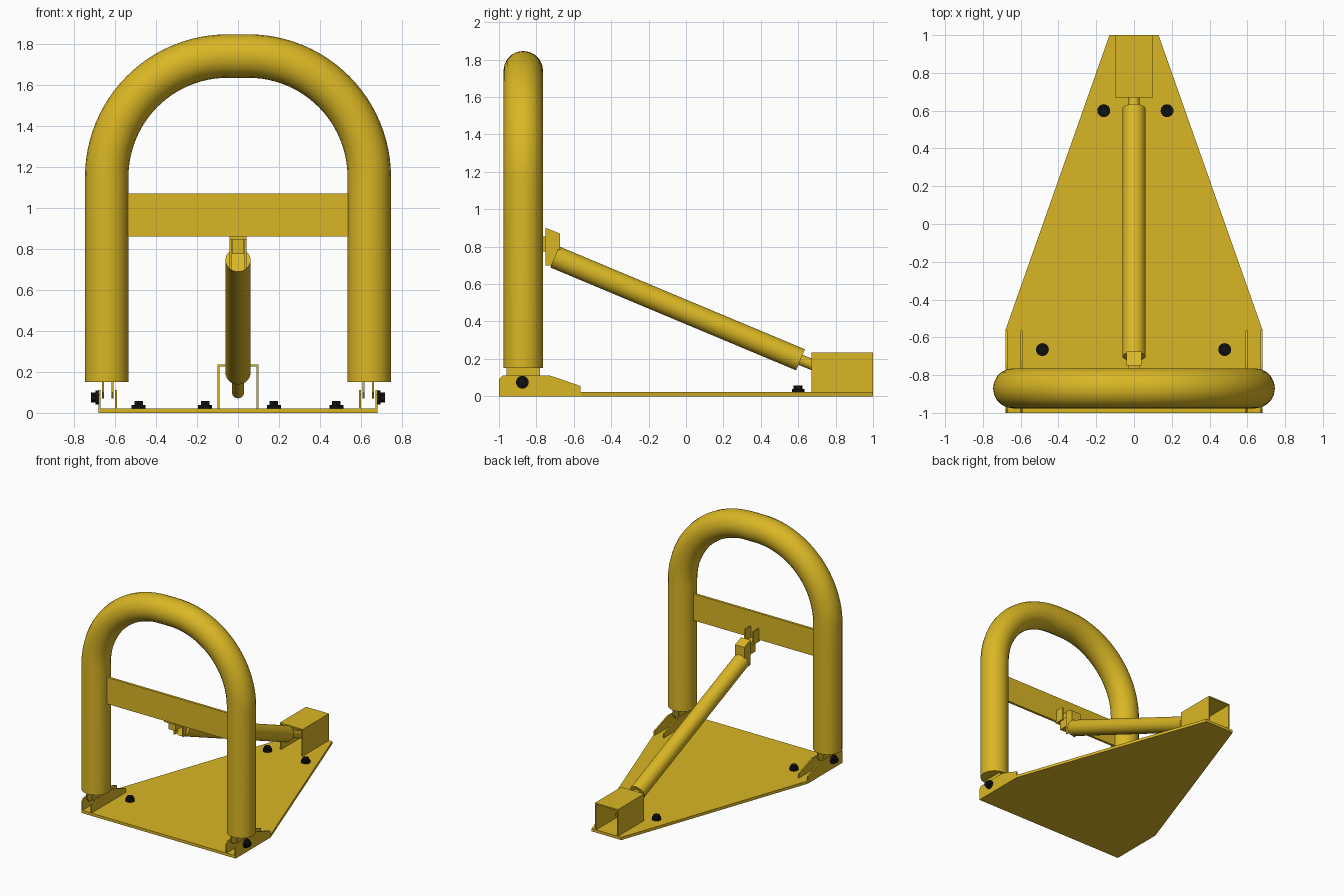
import bpy
import bmesh
from math import sin, cos, pi, radians
from mathutils import Vector

default = bpy.data.objects.get("Cube")
if default:
    bpy.data.objects.remove(default, do_unlink=True)


def make_material(name, rgb, roughness):
    mat = bpy.data.materials.new(name)
    mat.use_nodes = True
    mat.diffuse_color = (*rgb, 1)
    bsdf = mat.node_tree.nodes["Principled BSDF"]
    bsdf.inputs["Base Color"].default_value = (*rgb, 1)
    bsdf.inputs["Roughness"].default_value = roughness
    return mat


yellow = make_material("safety yellow", (0.70, 0.47, 0.018), 0.5)
black = make_material("bolt black", (0.006, 0.006, 0.006), 0.5)


def finish(name, bm, mat, smooth=False):
    bmesh.ops.recalc_face_normals(bm, faces=bm.faces)
    mesh = bpy.data.meshes.new(name)
    bm.to_mesh(mesh)
    bm.free()
    mesh.materials.append(mat)
    obj = bpy.data.objects.new(name, mesh)
    bpy.context.collection.objects.link(obj)
    if smooth:
        smooth_object(obj)
    return obj


def smooth_object(obj):
    bpy.ops.object.select_all(action="DESELECT")
    obj.select_set(True)
    bpy.context.view_layer.objects.active = obj
    bpy.ops.object.shade_smooth_by_angle(angle=radians(35))


def prism(name, points, offset, mat=yellow):
    """Extrude a closed outline of 3D points along an offset."""
    bm = bmesh.new()
    face = bm.faces.new([bm.verts.new(p) for p in points])
    result = bmesh.ops.extrude_face_region(bm, geom=[face], use_keep_orig=True)
    moved = [v for v in result["geom"] if isinstance(v, bmesh.types.BMVert)]
    bmesh.ops.translate(bm, verts=moved, vec=offset)
    return finish(name, bm, mat)


def box(name, x, y, z):
    outline = [(x[0], y[0], z[0]), (x[1], y[0], z[0]),
               (x[1], y[1], z[0]), (x[0], y[1], z[0])]
    return prism(name, outline, (0, 0, z[1] - z[0]))


def side_plate(name, outline, x, thickness):
    """Upright plate from a (y, z) outline, centred on x."""
    return prism(name, [(x - thickness / 2, y, z) for y, z in outline],
                 (thickness, 0, 0))


def rod(name, start, end, radius, sides=32, mat=yellow):
    start, end = Vector(start), Vector(end)
    axis = end - start
    bm = bmesh.new()
    bmesh.ops.create_cone(bm, cap_ends=True, segments=sides, radius1=radius,
                          radius2=radius, depth=axis.length)
    turn = axis.to_track_quat("Z", "Y").to_matrix().to_4x4()
    bmesh.ops.transform(bm, matrix=turn, verts=bm.verts)
    bmesh.ops.translate(bm, verts=bm.verts, vec=(start + end) / 2)
    return finish(name, bm, mat, smooth=sides > 8)


def bolt(name, base, axis):
    base, axis = Vector(base), Vector(axis)
    rod(name + "_washer", base, base + axis * 0.016, 0.034, 24, black)
    rod(name + "_head", base, base + axis * 0.036, 0.024, 6, black)


# Base plate: tapered toward the back
half = [(0.68, -1), (0.68, -0.56), (0.13, 1)]
outline = half + [(-x, y) for x, y in reversed(half)]
prism("base_plate", [(x, y, 0) for x, y in outline], (0, 0, 0.022))

# Hoop: bent tube with two straight legs
HOOP_Y, LEG_X, BEND, BEND_Z = -0.87, 0.64, 0.59, 1.15
right_half = [(LEG_X, 0.15)]
for i in range(25):
    a = i / 24 * pi / 2
    right_half.append((LEG_X - BEND + BEND * cos(a), BEND_Z + BEND * sin(a)))
path = right_half + [(-x, z) for x, z in reversed(right_half)]
curve = bpy.data.curves.new("hoop", "CURVE")
curve.dimensions = "3D"
curve.bevel_depth = 0.106
curve.bevel_resolution = 8
curve.use_fill_caps = True
spline = curve.splines.new("POLY")
spline.points.add(len(path) - 1)
for point, (x, z) in zip(spline.points, path):
    point.co = (x, HOOP_Y, z, 1)
curve.materials.append(yellow)
hoop = bpy.data.objects.new("hoop", curve)
bpy.context.collection.objects.link(hoop)
bpy.ops.object.select_all(action="DESELECT")
hoop.select_set(True)
bpy.context.view_layer.objects.active = hoop
bpy.ops.object.convert(target="MESH")
smooth_object(bpy.context.object)

# Cross bar between the legs
box("cross_bar", (-0.55, 0.55), (-0.88, -0.86), (0.86, 1.07))

# Hinges: cheeks on the base, tongues under the legs, bolts outside
cheek = [(-1, 0.02), (-1, 0.09), (-0.98, 0.112), (-0.73, 0.112),
         (-0.565, 0.055), (-0.565, 0.02)]
tongue = [(-0.96, 0.16), (-0.96, 0.10), (-0.93, 0.07),
          (-0.81, 0.07), (-0.78, 0.10), (-0.78, 0.16)]
for side, label in ((1, "left"), (-1, "right")):
    for x, place in ((0.675, "outer"), (0.595, "inner")):
        side_plate(f"{label}_{place}_hinge_cheek", cheek, side * x, 0.01)
    for x, place in ((0.658, "outer"), (0.612, "inner")):
        side_plate(f"{label}_{place}_hinge_tongue", tongue, side * x, 0.01)
    bolt(f"{label}_hinge_bolt", (side * 0.68, -0.875, 0.075), (side, 0, 0))

# Anchor bolts in the base
for i, (x, y) in enumerate([(-0.16, 0.6), (0.175, 0.6),
                            (-0.485, -0.665), (0.48, -0.665)]):
    bolt(f"anchor_bolt_{i + 1}", (x, y, 0.022), (0, 0, 1))

# Lock housing: open at both ends
for side, label in ((1, "left"), (-1, "right")):
    side_plate(f"{label}_housing_wall",
               [(0.67, 0.02), (1, 0.02), (1, 0.235), (0.67, 0.235)],
               side * 0.096, 0.01)
box("housing_roof", (-0.101, 0.101), (0.67, 1), (0.225, 0.235))

# Strut: outer tube and inner rod
rod("strut_tube", (0, -0.702, 0.745), (0, 0.612, 0.195), 0.061)
rod("strut_rod", (0, 0.6, 0.2), (0, 0.85, 0.098), 0.029)

# Strut clevis: two cheeks with a cover
clevis = [(-0.75, 0.90), (-0.675, 0.87), (-0.675, 0.76),
          (-0.72, 0.70), (-0.75, 0.70)]
for side, label in ((1, "left"), (-1, "right")):
    side_plate(f"{label}_clevis_cheek", clevis, side * 0.036, 0.01)
    side_plate(f"{label}_bar_bracket_cheek",
               [(-0.86, 0.85), (-0.79, 0.85), (-0.79, 0.95), (-0.86, 0.95)],
               side * 0.036, 0.01)
box("clevis_cover", (-0.041, 0.041), (-0.685, -0.675), (0.79, 0.87))
prism("clevis_roof", [(-0.041, -0.75, 0.89), (-0.041, -0.75, 0.90),
                      (-0.041, -0.675, 0.87), (-0.041, -0.675, 0.86)],
      (0.082, 0, 0))

# Bracket floor and link joining the clevis to the cross bar
box("bar_bracket_floor", (-0.041, 0.041), (-0.87, -0.79), (0.845, 0.86))
box("clevis_link", (-0.03, 0.03), (-0.83, -0.72), (0.775, 0.855))
